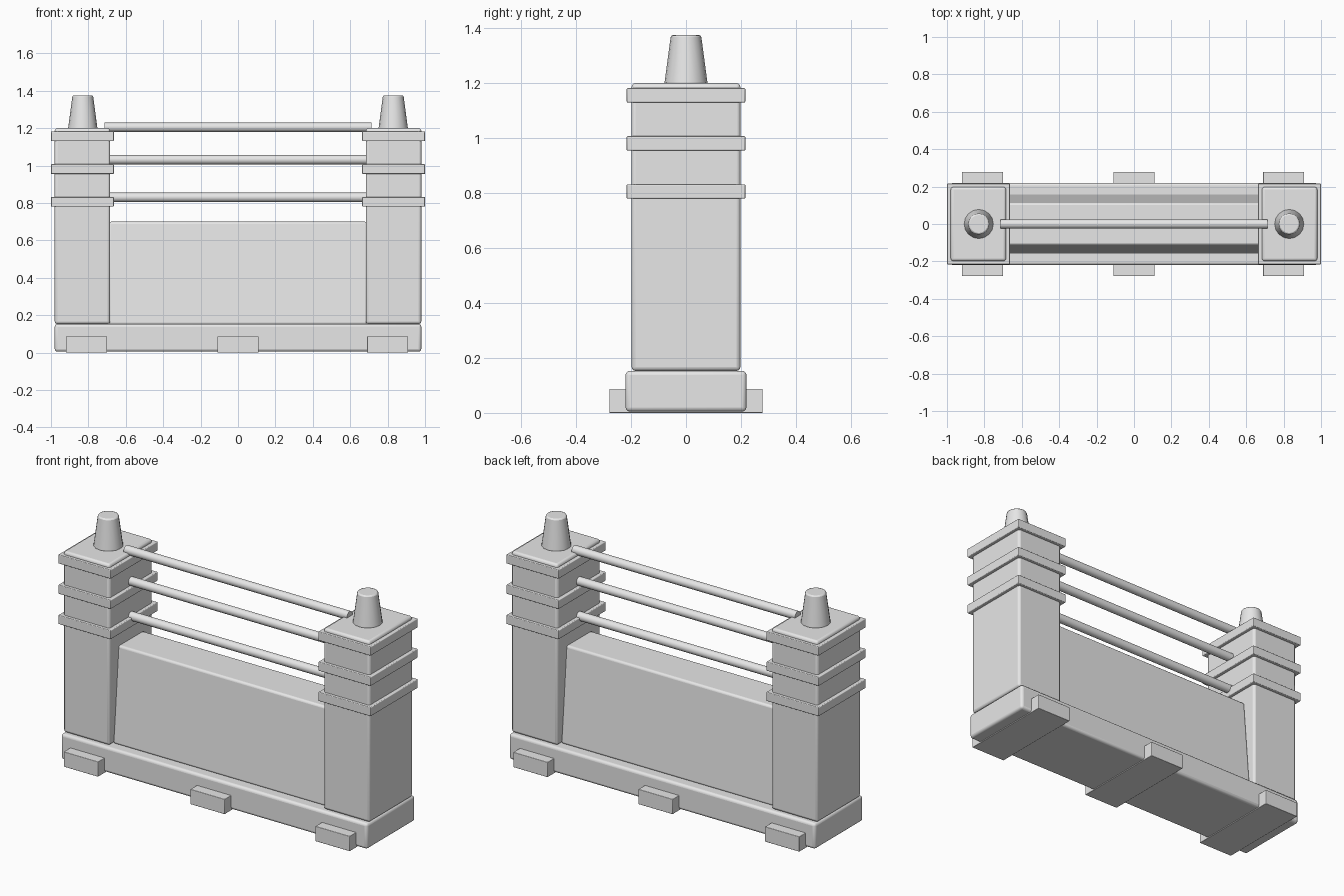
import bpy
import bmesh
from mathutils import Matrix, Vector

cube = bpy.data.objects.get("Cube")
if cube:
    bpy.data.objects.remove(cube, do_unlink=True)

GREY = (0.8, 0.8, 0.8, 1.0)
mat = bpy.data.materials.new("light grey")
mat.use_nodes = True
mat.diffuse_color = GREY
mat.node_tree.nodes["Principled BSDF"].inputs["Base Color"].default_value = GREY


def finish(name, bm, bevel, segments=3):
    """Turn a bmesh into a smooth-shaded object with rounded edges."""
    mesh = bpy.data.meshes.new(name)
    bm.to_mesh(mesh)
    bm.free()
    mesh.materials.append(mat)
    obj = bpy.data.objects.new(name, mesh)
    bpy.context.collection.objects.link(obj)
    if bevel:
        mod = obj.modifiers.new("rounded edges", "BEVEL")
        mod.width = bevel
        mod.segments = segments
        mod.limit_method = "ANGLE"
        mod.angle_limit = 0.8
    bpy.ops.object.select_all(action="DESELECT")
    obj.select_set(True)
    bpy.context.view_layer.objects.active = obj
    bpy.ops.object.shade_smooth_by_angle()
    return obj


def block(name, x, width, depth, z0, z1, bevel=0.0, top_depth=None):
    """Box centred on y = 0, with an optional narrower top."""
    bm = bmesh.new()
    bmesh.ops.create_cube(bm, size=1)
    for v in bm.verts:
        top = v.co.z > 0
        d = top_depth if top and top_depth else depth
        v.co = Vector((x + v.co.x * width, v.co.y * d, z1 if top else z0))
    return finish(name, bm, bevel)


def round_bar(name, centre, r1, r2, length, sides, bevel=0.0, along_x=False):
    bm = bmesh.new()
    place = Matrix.Translation(centre)
    if along_x:
        place = place @ Matrix.Rotation(1.5707963, 4, "Y")
    bmesh.ops.create_cone(bm, cap_ends=True, segments=sides, radius1=r1,
                          radius2=r2, depth=length, matrix=place)
    return finish(name, bm, bevel, 2)


# Base with feet reaching out on both sides
block("base", 0, 1.96, 0.44, 0.005, 0.153, 0.015)
for side, x in (("right", -0.81), ("middle", 0), ("left", 0.80)):
    block(side + "_foot", x, 0.22, 0.558, 0, 0.087, 0.003)

# Sloping wall between the towers
block("wall", 0, 1.38, 0.32, 0.15, 0.70, 0.012, top_depth=0.225)

# Towers with raised bands and a tapered post on top
for side, s in (("right", -1), ("left", 1)):
    block(side + "_tower", s * 0.832, 0.296, 0.396, 0.153, 1.2, 0.014)
    for i, z in enumerate((0.78, 0.955, 1.13)):
        block(f"{side}_band_{i + 1}", s * 0.832, 0.336, 0.432, z, z + 0.052, 0.004)
    round_bar(side + "_post", (s * 0.83, 0, 1.285), 0.079, 0.055, 0.18, 16, 0.007)

# Horizontal rails
for i, z in enumerate((0.83, 1.031, 1.205)):
    round_bar(f"rail_{i + 1}", (0, 0, z), 0.025, 0.025, 1.43, 16, along_x=True)
